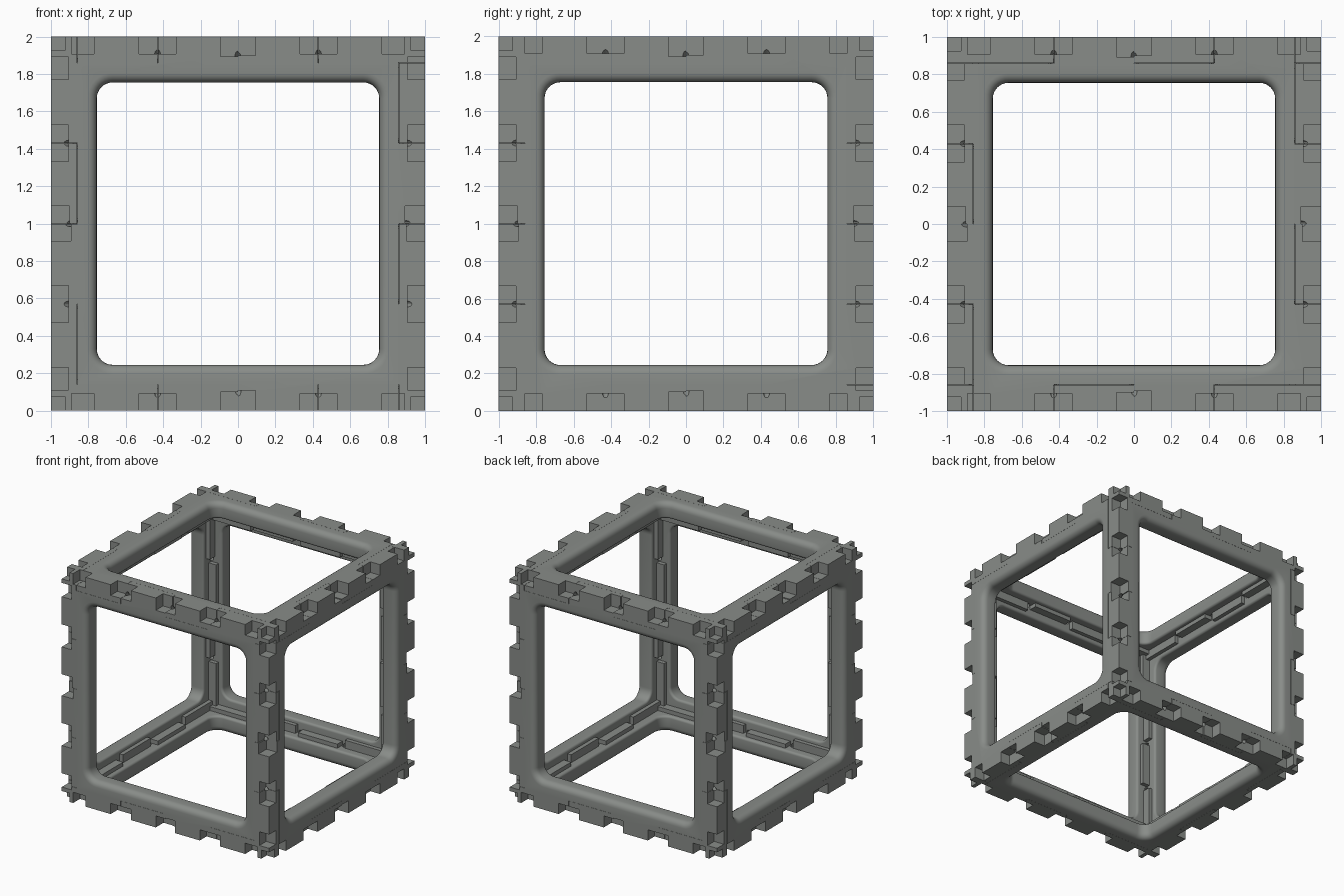
import bpy, bmesh
from math import pi, sin, cos
from mathutils import Matrix, Vector

if "Cube" in bpy.data.objects:
    bpy.data.objects.remove(bpy.data.objects["Cube"])

T = 0.14          # panel thickness
IN = 1 - T        # inner face distance from cube centre
GAP = 0.001       # seam between interlocking fingers
STEP = 0.43       # finger length
SPIN = [Matrix.Rotation(i * pi / 2, 4, 'Z') for i in range(4)]

grey = bpy.data.materials.new("dark_grey")
grey.diffuse_color = (0.25, 0.265, 0.25, 1)
grey.use_nodes = True
grey.node_tree.nodes["Principled BSDF"].inputs["Base Color"].default_value = grey.diffuse_color


def box(bm, lo, hi, m=Matrix()):
    lo, hi = Vector(lo), Vector(hi)
    mat = m @ Matrix.Translation((lo + hi) / 2) @ Matrix.Diagonal((*(hi - lo), 1))
    bmesh.ops.create_cube(bm, size=1, matrix=mat)


def to_object(bm, name):
    bmesh.ops.recalc_face_normals(bm, faces=bm.faces)
    me = bpy.data.meshes.new(name)
    bm.to_mesh(me)
    bm.free()
    ob = bpy.data.objects.new(name, me)
    bpy.context.collection.objects.link(ob)
    return ob


def opening():
    # rounded square hole with a large outer fillet and a small inner one
    bm = bmesh.new()
    r, q = 0.05, 0.02
    arc = [i * pi / 10 for i in range(6)]
    prof = [(1.1, r)]
    prof += [(1 - r + r * cos(a), r - r * sin(pi / 2 - pi / 2 + pi / 2 - a)) for a in arc]
    prof += [(IN + q - q * cos(a), q - q * cos(pi / 2 - a)) for a in reversed(arc)]
    prof += [(IN - 0.1, q)]
    # offsets shrink towards the middle of the thickness
    prof = [prof[0]] + [(1 - r + r * cos(a), r * (1 - sin(a))) for a in arc] + prof[7:]
    rings = []
    for z, off in prof:
        ring = []
        for m in SPIN:
            for k in range(9):
                a, rad = k * pi / 16, 0.085 + off
                ring.append(bm.verts.new(m @ Vector((0.67 + rad * cos(a), 0.67 + rad * sin(a), z))))
        rings.append(ring)
    n = len(rings[0])
    for a, b in zip(rings, rings[1:]):
        for i in range(n):
            bm.faces.new((a[i], a[(i + 1) % n], b[(i + 1) % n], b[i]))
    bm.faces.new(rings[0])
    bm.faces.new(rings[-1])
    return to_object(bm, "opening_cutter")


def finger_cutter(corners):
    bm = bmesh.new()
    for m in SPIN:
        for s in (-STEP, STEP):
            box(bm, (IN - GAP, s - GAP, 0.7), (1.1, s + STEP + GAP, 1.2), m)
        if not corners:
            box(bm, (IN - GAP, IN - GAP, 0.65), (1.15, 1.15, 1.25), m)
    return to_object(bm, "finger_cutter")


def notch_cutter():
    # paired square recesses along each edge, single ones beside the corners
    bm = bmesh.new()
    for m in SPIN:
        for s in (-STEP, 0, STEP):
            box(bm, (0.907, s - 0.098, 0.907), (1.1, s + 0.005, 1.1), m)
            box(bm, (0.893, s, 0.9), (1.1, s + 0.093, 1.12), m)
        for s in (-0.83, 0.83):
            box(bm, (0.907, s - 0.06, 0.907), (1.1, s + 0.06, 1.1), m)
    return to_object(bm, "notch_cutter")


def corner_cutter():
    # trims the cube corners and drills a small screw hole in each notch
    bm = bmesh.new()
    for m in SPIN:
        box(bm, (0.925, 0.925, 0.925), (1.13, 1.13, 1.13), m)
        for s in (-STEP, 0, STEP):
            mat = m @ Matrix.Translation((0.87, s, 0.87)) @ Matrix.Rotation(pi / 4, 4, 'Y')
            bmesh.ops.create_cone(bm, cap_ends=True, segments=12, radius1=0.016, radius2=0.016,
                                  depth=0.24, matrix=mat)
    return to_object(bm, "corner_cutter")


def cut(ob, cutters):
    for c in cutters:
        mod = ob.modifiers.new("cut", 'BOOLEAN')
        mod.operation, mod.solver, mod.object = 'DIFFERENCE', 'EXACT', c
        mod.use_self = True
    dg = bpy.context.evaluated_depsgraph_get()
    me = bpy.data.meshes.new_from_object(ob.evaluated_get(dg))
    bpy.data.objects.remove(ob)
    return me


def panel_mesh(corners, shared):
    bm = bmesh.new()
    box(bm, (-1, -1, IN), (1, 1, 1))
    plate = to_object(bm, "plate")
    fingers = finger_cutter(corners)
    me = cut(plate, [shared[0], fingers, *shared[1:]])
    bpy.data.objects.remove(fingers)
    return me


# panel shapes: one kind carries the cube corners, the other does not
shared = [opening(), notch_cutter(), corner_cutter()]
with_corners = panel_mesh(True, shared)
without_corners = panel_mesh(False, shared)
for c in shared:
    bpy.data.objects.remove(c)

# ledges stepping along the inner side of each joint
bm = bmesh.new()
for m in SPIN:
    for s in (-2 * STEP, 0):
        box(bm, (0.79, s + 0.025, 0.825), (IN + 0.01, s + STEP - 0.025, IN + 0.01), m)
template = to_object(bm, "ledges")
ledge_mesh = template.data
bpy.data.objects.remove(template)

# six panels around the cube
up = Matrix.Rotation(pi / 2, 4, 'X')
places = {"top": Matrix(), "bottom": Matrix.Rotation(pi, 4, 'X'), "front": up,
          "right": SPIN[1] @ up, "back": SPIN[2] @ up, "left": SPIN[3] @ up}
for side, rot in places.items():
    me = with_corners if side in ("front", "back") else without_corners
    for name, mesh in ((side + "_panel", me), (side + "_inner_ledges", ledge_mesh)):
        ob = bpy.data.objects.new(name, mesh.copy())
        ob.data.materials.clear()
        ob.data.materials.append(grey)
        bpy.context.collection.objects.link(ob)
        ob.matrix_world = Matrix.Translation((0, 0, 1)) @ rot

bpy.ops.object.select_all(action='DESELECT')
for ob in bpy.context.scene.objects:
    if ob.name.endswith("_panel"):
        ob.select_set(True)
        bpy.context.view_layer.objects.active = ob
bpy.ops.object.shade_smooth_by_angle(angle=0.5)
